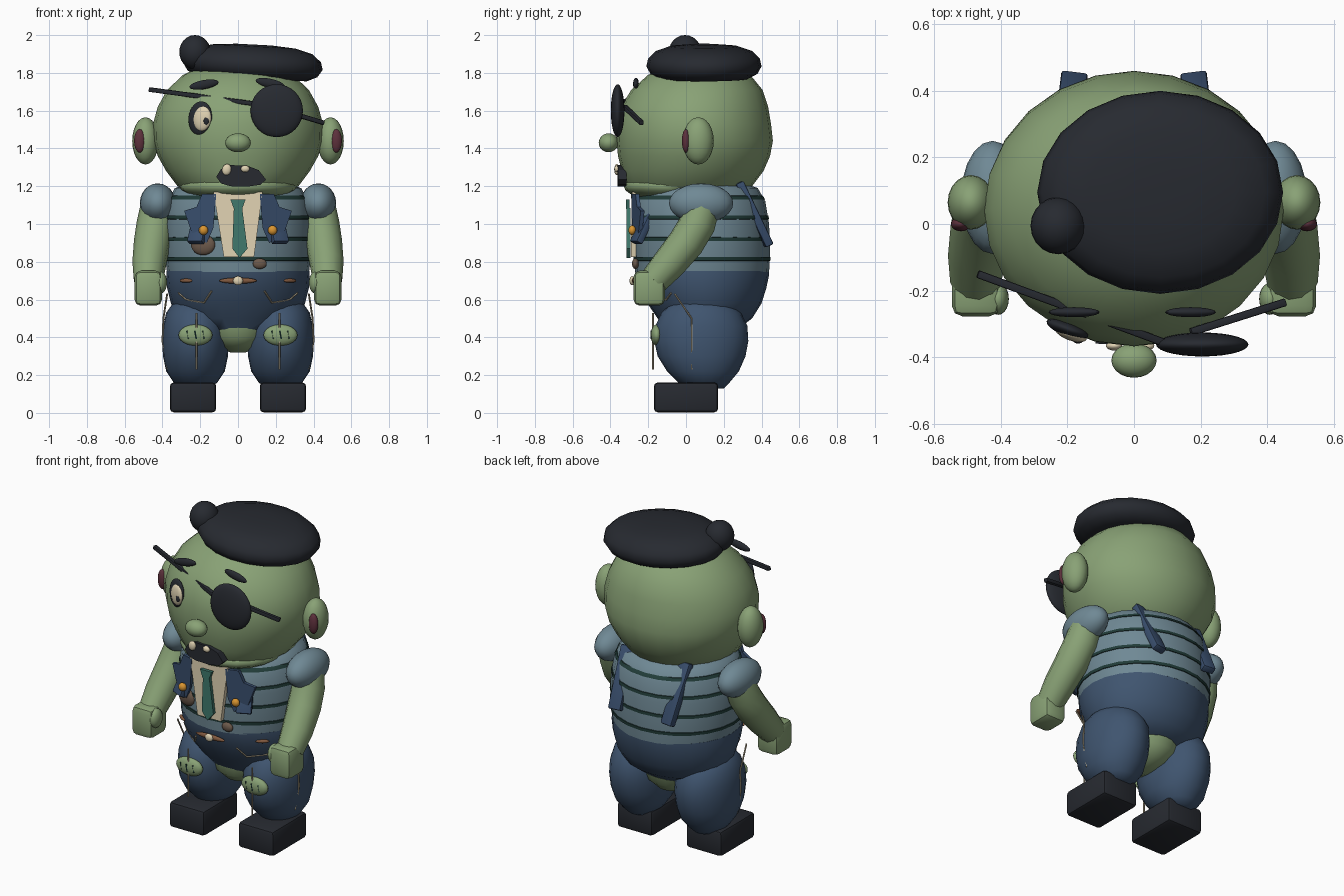
import bpy, bmesh, math
from mathutils import Vector
from mathutils.bvhtree import BVHTree

if "Cube" in bpy.data.objects:
    bpy.data.objects.remove(bpy.data.objects["Cube"])

COL = dict(skin=(.25, .36, .18), shirt=(.16, .25, .30), stripe=(.015, .045, .04), denim=(.05, .09, .16),
           navy=(.04, .075, .15), black=(.02, .023, .03), cream=(.75, .65, .45), tie=(.05, .19, .15),
           gold=(.7, .3, .03), brown=(.15, .1, .07), leather=(.22, .1, .05), plum=(.11, .03, .045),
           thread=(.42, .36, .25))
MAT = {}
for k, c in COL.items():
    MAT[k] = bpy.data.materials.new(k)
    MAT[k].diffuse_color = (*c, 1)


def finish(o, mat, angle=50):
    o.data.materials.append(MAT[mat])
    bpy.ops.object.select_all(action='DESELECT')
    o.select_set(True)
    bpy.context.view_layer.objects.active = o
    if o.type == 'CURVE':
        bpy.ops.object.convert(target='MESH')
        o = bpy.context.object
    bpy.ops.object.shade_smooth_by_angle(angle=math.radians(angle))
    return o


def from_bm(name, bm, mat, angle=50):
    bmesh.ops.recalc_face_normals(bm, faces=bm.faces)
    me = bpy.data.meshes.new(name)
    bm.to_mesh(me)
    bm.free()
    o = bpy.data.objects.new(name, me)
    bpy.context.collection.objects.link(o)
    return finish(o, mat, angle)


def loft(name, rings, mat, n=24, cx=0):
    """Stack of ellipses: (z, half width, front y, back y)."""
    bm = bmesh.new()
    loops = []
    for z, w, f, b in rings:
        loops.append([bm.verts.new((cx + w * math.cos(a), (f + b) / 2 + (b - f) / 2 * math.sin(a), z))
                      for a in (2 * math.pi * i / n for i in range(n))])
    for p, q in zip(loops, loops[1:]):
        for i in range(n):
            bm.faces.new((p[i], p[(i + 1) % n], q[(i + 1) % n], q[i]))
    bm.faces.new(loops[0])
    bm.faces.new(loops[-1])
    return from_bm(name, bm, mat)


def ball(name, c, r, mat, rot=(0, 0, 0), n=20):
    bm = bmesh.new()
    bmesh.ops.create_uvsphere(bm, u_segments=n, v_segments=n // 2 + 2, radius=1)
    bmesh.ops.scale(bm, vec=r, verts=bm.verts)
    o = from_bm(name, bm, mat)
    o.location, o.rotation_euler = c, [math.radians(a) for a in rot]
    return o


def box(name, c, size, mat, bev=0.02):
    bm = bmesh.new()
    bmesh.ops.create_cube(bm, size=1)
    bmesh.ops.scale(bm, vec=size, verts=bm.verts)
    bmesh.ops.bevel(bm, geom=bm.edges[:], offset=bev, segments=2, profile=.5, affect='EDGES')
    o = from_bm(name, bm, mat, 35)
    o.location = c
    return o


def bar(name, a, b, w, t, mat):
    a, b = Vector(a), Vector(b)
    o = box(name, (a + b) / 2, (w, t, (b - a).length), mat, min(w, t) * .2)
    o.rotation_euler = (b - a).to_track_quat('Z', 'Y').to_euler()
    return o


def tube(name, pts, mat, r=1.0, res=4):
    """Tube through (x, y, z[, radius]) points."""
    cu = bpy.data.curves.new(name, 'CURVE')
    cu.dimensions, cu.bevel_depth, cu.bevel_resolution, cu.use_fill_caps = '3D', r, res, True
    s = cu.splines.new('POLY')
    s.points.add(len(pts) - 1)
    for p, q in zip(s.points, pts):
        p.co = (*q[:3], 1)
        p.radius = q[3] if len(q) > 3 else 1
    o = bpy.data.objects.new(name, cu)
    bpy.context.collection.objects.link(o)
    return finish(o, mat)


def plate(name, pts, y0, k, mat, t=.02):
    """Flat (x, z) outline, swept back by k along |x|."""
    bm = bmesh.new()
    f = bm.faces.new([bm.verts.new((x, y0 + k * abs(x), z)) for x, z in pts])
    ext = bmesh.ops.extrude_face_region(bm, geom=[f])
    bmesh.ops.translate(bm, vec=(0, t, 0), verts=[v for v in ext['geom'] if isinstance(v, bmesh.types.BMVert)])
    return from_bm(name, bm, mat, 30)


def hit(o, p, d):
    """Point on a surface, lifted slightly toward the viewer."""
    t = BVHTree.FromObject(o, bpy.context.evaluated_depsgraph_get())
    h = t.ray_cast(Vector(p) - Vector(d) * 2, Vector(d))[0]
    return (h or Vector(p)) - Vector(d) * .004


# Body: trousers, shirt, stripes
loft('crotch', [(.32, .04, .02, .14), (.35, .11, -.06, .22), (.4, .17, -.11, .27), (.47, .2, -.12, .29)], 'skin')
hips = loft('trouser_hips', [(.44, .21, -.11, .27), (.5, .31, -.15, .35), (.58, .355, -.205, .4),
                             (.66, .375, -.245, .425), (.72, .38, -.265, .438), (.752, .378, -.27, .44)], 'denim')
SHIRT = [(.745, .376, -.27, .44), (.85, .39, -.275, .445), (1.0, .388, -.28, .44),
         (1.12, .37, -.27, .42), (1.19, .335, -.22, .38), (1.23, .22, -.1, .27)]
loft('shirt', SHIRT, 'shirt')
for z in (.815, .92, 1.035, 1.14):
    ring = []
    for zz, e in ((z - .012, -.01), (z - .009, .004), (z + .009, .004), (z + .012, -.01)):
        for p, q in zip(SHIRT, SHIRT[1:]):
            if p[0] <= zz < q[0]:
                w, f, b = [u + (v - u) * (zz - p[0]) / (q[0] - p[0]) for u, v in zip(p[1:], q[1:])]
                ring.append((zz, w + e, f - e, b + e))
    loft('shirt_stripe', ring, 'stripe')

# Head
head = loft('head', [(1.12, .16, -.2, .2), (1.15, .25, -.27, .28), (1.2, .32, -.315, .35), (1.28, .38, -.34, .41),
                     (1.36, .425, -.36, .445), (1.44, .448, -.368, .46), (1.53, .45, -.366, .45),
                     (1.62, .425, -.345, .435), (1.71, .375, -.29, .405), (1.79, .29, -.2, .34),
                     (1.85, .17, -.08, .24), (1.87, .06, .02, .14)], 'skin')
ball('jaw', (0, -.05, 1.2), (.31, .28, .085), 'skin')
ball('nose', (0, -.41, 1.43), (.068, .052, .05), 'skin')

# Beret
beret = loft('beret', [(z, .37 * s, -.305 * s, .305 * s) for z, s in
             ((-.09, .78), (-.065, .93), (-.025, 1), (.015, .97), (.055, .84), (.08, .6), (.09, .25))], 'black', 20)
beret.location, beret.rotation_euler = (.08, .095, 1.86), (0, math.radians(3), 0)
ball('beret_bobble', (-.228, -.005, 1.91), (.083, .086, .09), 'black')

# Face
ball('eye_rim', (-.2, -.315, 1.56), (.066, .022, .09), 'black', (0, 8, -20))
ball('eye_white', (-.19, -.33, 1.558), (.05, .02, .066), 'cream', (0, 8, -20))
ball('pupil', (-.168, -.352, 1.545), (.014, .007, .02), 'black')
ball('eye_patch', (.205, -.362, 1.6), (.139, .036, .14), 'black', n=28)
bar('patch_band', (-.47, -.15, 1.712), (.1, -.36, 1.635), .024, .024, 'black')
bar('patch_band', (.17, -.325, 1.62), (.455, -.235, 1.535), .024, .024, 'black')
ball('eyebrow', (-.18, -.265, 1.738), (.078, .015, .024), 'black', (0, -10, 0))
ball('eyebrow', (.17, -.265, 1.745), (.078, .015, .024), 'black', (0, 12, 0))
plate('mouth', [(-.115, 1.25), (-.09, 1.29), (-.04, 1.312), (.05, 1.308), (.11, 1.285), (.148, 1.235),
                (.12, 1.208), (.05, 1.198), (-.04, 1.2), (-.09, 1.215)], -.363, .03, 'black', .045)
ball('tooth', (-.06, -.366, 1.288), (.024, .014, .03), 'cream', (0, 12, 0))
ball('tooth', (.038, -.366, 1.292), (.023, .014, .018), 'cream')

# Shirt front, tie and patches
plate('shirt_front', [(-.13, 1.17), (.13, 1.17), (.085, .825), (-.075, .825)], -.3, .1, 'cream', .03)
plate('tie_knot', [(-.04, 1.13), (.04, 1.13), (.022, 1.08), (-.022, 1.08)], -.318, 0, 'tie')
plate('tie', [(-.022, 1.085), (.022, 1.085), (.05, .87), (.008, .82), (-.03, .87)], -.314, 0, 'tie')
ball('shirt_patch', (-.185, -.24, .89), (.066, .025, .055), 'brown', (0, 0, -15))
ball('shirt_patch', (.115, -.268, .79), (.037, .018, .028), 'brown')
ball('belt_tie', (0, -.272, .7), (.1, .014, .016), 'leather')
ball('belt_button', (0, -.285, .7), (.026, .014, .024), 'cream')

for s in (-1, 1):
    # Ears
    ball('ear', (.49 * s, .065, 1.44), (.07, .082, .125), 'skin')
    ball('inner_ear', (.52 * s, 0, 1.44), (.03, .022, .062), 'plum')
    # Straps and lapels
    bar('front_strap', (.165 * s, -.14, 1.17), (.225 * s, -.265, .9), .09, .04, 'navy')
    bar('back_strap', (.2 * s, .28, 1.22), (.18 * s, .44, .885), .08, .045, 'navy')
    plate('lapel', [(x * s, z) for x, z in ((.115, 1.16), (.19, 1.16), (.22, 1.09), (.285, 1.07), (.24, .94),
                                            (.165, .9), (.13, .98))], -.325, .3, 'navy')
    ball('lapel_button', (.183 * s, -.285, .967), (.025, .02, .025), 'gold')
    # Arms
    ball('sleeve', (.425 * s, .08, 1.11), (.095, .17, .105), 'shirt')
    tube('arm', [(.425 * s, .09, 1.1, .09), (.44 * s, .06, 1.0, .097), (.455 * s, 0, .9, .097),
                 (.47 * s, -.09, .79, .09), (.475 * s, -.17, .7, .078)], 'skin')
    box('hand', (.475 * s, -.195, .66), (.145, .165, .185), 'skin', .032)
    ball('thumb', (.408 * s, -.225, .69), (.032, .048, .058), 'skin')
    # Legs and shoes
    cx = .225 * s
    leg = loft('trouser_leg', [(.13, .07, .03, .2), (.16, .115, -.04, .23), (.22, .155, -.1, .28),
                               (.3, .172, -.15, .315), (.38, .177, -.168, .33), (.46, .172, -.162, .325),
                               (.53, .155, -.13, .29), (.58, .12, -.08, .24), (.61, .06, .0, .16)], 'denim', 24, cx)
    box('shoe', (.238 * s, 0, .082), (.245, .34, .158), 'black', .02)
    # Knee holes with stitches
    ball('knee_hole', (cx, -.155, .412), (.09, .032, .056), 'skin')
    for i in (-1, 0, 1):
        tube('knee_stitch', [(cx + i * .042 - .004, -.184 + .006 * abs(i), .435),
                             (cx + i * .042 + .004, -.184 + .006 * abs(i), .392)], 'stripe', .005, 1)
    # Seams, pockets and belt loops
    tube('front_seam', [(.22 * s, -.175, .23), (.22 * s, -.175, .53)], 'thread', .005, 1)
    tube('side_seam', [(.375 * s, -.06, .63), (.395 * s, .03, .5), (.4 * s, .03, .38), (.372 * s, .03, .23)],
         'thread', .005, 1)
    pocket = [(.315, .635), (.275, .6), (.18, .583), (.14, .645)]
    tube('pocket_seam', [hit(hips, (x * s, 0, z), (0, 1, 0)) for x, z in pocket], 'thread', .005, 1)
    ball('belt_loop', hit(hips, (.275 * s, 0, .7), (0, 1, 0)), (.04, .013, .011), 'leather', (0, 0, 35 * s))

for m in bpy.data.materials:
    if m.users and not m.is_grease_pencil:
        m.use_nodes = True
        m.node_tree.nodes["Principled BSDF"].inputs["Base Color"].default_value = m.diffuse_color
